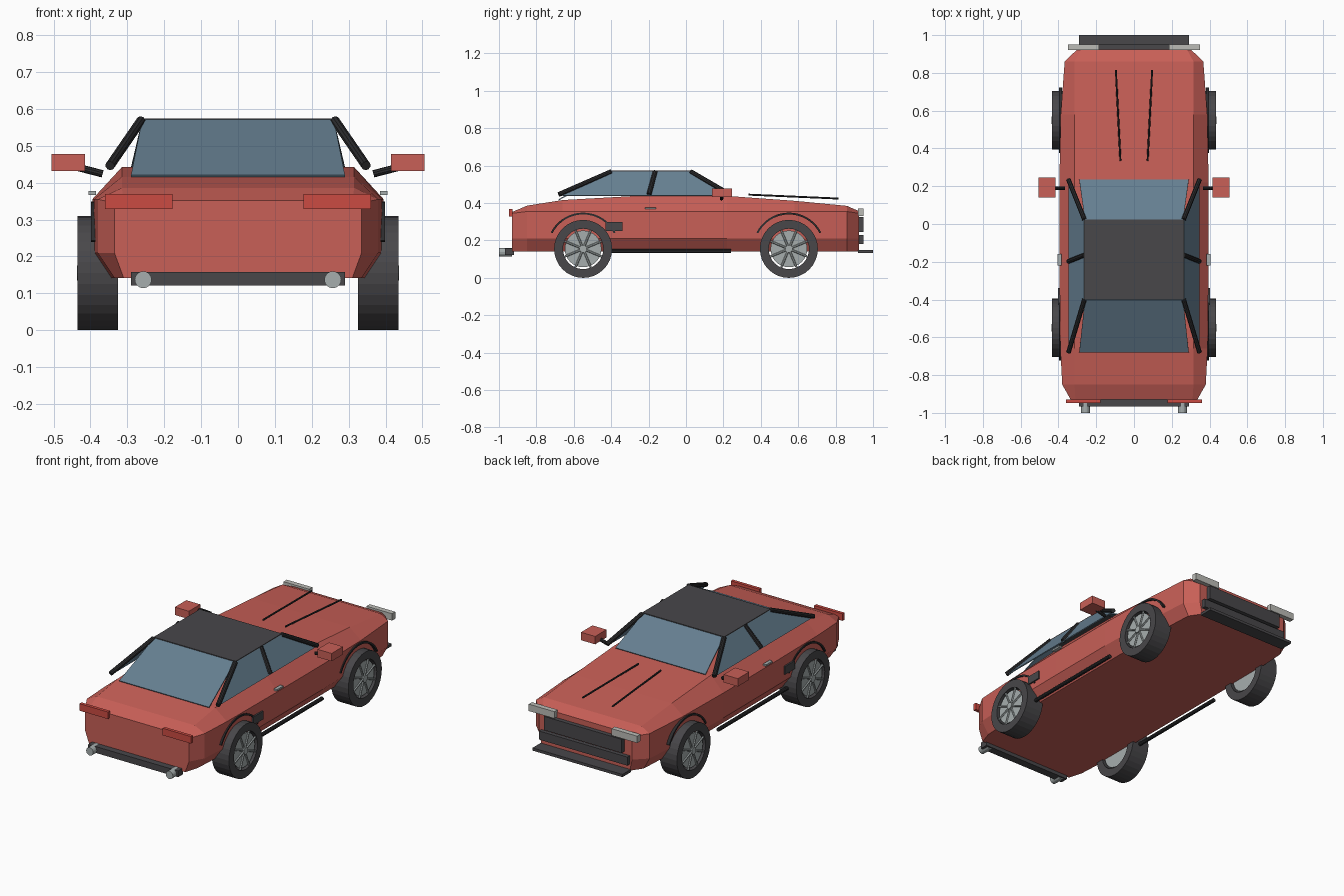
import bpy, bmesh, math
from mathutils import Vector, Matrix

if "Cube" in bpy.data.objects:
    bpy.data.objects.remove(bpy.data.objects["Cube"], do_unlink=True)


def material(name, rgb):
    m = bpy.data.materials.new(name)
    m.use_nodes = True
    m.diffuse_color = (*rgb, 1)
    m.node_tree.nodes["Principled BSDF"].inputs["Base Color"].default_value = (*rgb, 1)
    return m


RED = material("red paint", (0.58, 0.115, 0.095))
LAMP = material("tail lamp red", (0.6, 0.07, 0.055))
GLASS = material("blue glass", (0.13, 0.21, 0.28))
DARK = material("dark grey", (0.065, 0.063, 0.068))
BLACK = material("black trim", (0.025, 0.025, 0.027))
METAL = material("light metal", (0.38, 0.42, 0.42))
CLEAR = material("head lamp", (0.5, 0.5, 0.47))


def finish(name, bm, mat, smooth=False):
    bmesh.ops.recalc_face_normals(bm, faces=bm.faces)
    mesh = bpy.data.meshes.new(name)
    bm.to_mesh(mesh)
    bm.free()
    mesh.materials.append(mat)
    ob = bpy.data.objects.new(name, mesh)
    bpy.context.collection.objects.link(ob)
    return ob


def box(name, lo, hi, mat):
    lo, hi = Vector(lo), Vector(hi)
    bm = bmesh.new()
    place = Matrix.Translation((lo + hi) / 2) @ Matrix.Diagonal((*(hi - lo), 1))
    bmesh.ops.create_cube(bm, size=1, matrix=place)
    return finish(name, bm, mat)


def rod(name, a, b, radius, mat, sides=10):
    a, b = Vector(a), Vector(b)
    turn = (b - a).to_track_quat("Z", "Y").to_matrix().to_4x4()
    bm = bmesh.new()
    bmesh.ops.create_cone(bm, cap_ends=True, segments=sides, radius1=radius, radius2=radius,
                          depth=(b - a).length, matrix=Matrix.Translation((a + b) / 2) @ turn)
    return finish(name, bm, mat)


def plate(name, corners, mat, thickness=0.006):
    bm = bmesh.new()
    bm.faces.new([bm.verts.new(c) for c in corners])
    ob = finish(name, bm, mat)
    mod = ob.modifiers.new("thickness", "SOLIDIFY")
    mod.thickness = thickness
    mod.offset = 0
    return ob


def ring(name, x, y, z, profile, mat, start=0, sweep=360, steps=32):
    """Sweep a closed (x, radius) profile around an axis parallel to x."""
    bm = bmesh.new()
    closed = sweep == 360
    rows = []
    for i in range(steps if closed else steps + 1):
        t = math.radians(start + sweep * i / steps)
        rows.append([bm.verts.new((x + px, y + r * math.cos(t), z + r * math.sin(t)))
                     for px, r in profile])
    n = len(profile)
    for i in range(steps):
        a, b = rows[i], rows[(i + 1) % len(rows)]
        for j in range(n):
            k = (j + 1) % n
            bm.faces.new((a[j], a[k], b[k], b[j]))
    if not closed:
        bm.faces.new(rows[0])
        bm.faces.new(rows[-1])
    return finish(name, bm, mat)


# Body shell: y, sill width, side width, deck width, shoulder height, deck height
SECTIONS = [
    (-0.93, 0.31, 0.335, 0.31, 0.345, 0.352),
    (-0.85, 0.335, 0.38, 0.315, 0.355, 0.386),
    (-0.66, 0.345, 0.39, 0.315, 0.355, 0.416),
    (-0.2, 0.345, 0.395, 0.315, 0.355, 0.442),
    (0.22, 0.345, 0.395, 0.315, 0.355, 0.438),
    (0.58, 0.345, 0.388, 0.315, 0.355, 0.412),
    (0.86, 0.33, 0.367, 0.315, 0.355, 0.385),
    (0.925, 0.285, 0.3, 0.28, 0.345, 0.357),
]
bm = bmesh.new()
loops = []
for y, sill, side, deck, shoulder, top in SECTIONS:
    half = [(sill, 0.142), (side, 0.21), (side, shoulder), (deck, top)]
    outline = half + [(-px, pz) for px, pz in reversed(half)]
    loops.append([bm.verts.new((px, y, pz)) for px, pz in outline])
for a, b in zip(loops, loops[1:]):
    for j in range(len(a)):
        k = (j + 1) % len(a)
        bm.faces.new((a[j], a[k], b[k], b[j]))
bm.faces.new(loops[0])
bm.faces.new(loops[-1])
finish("body", bm, RED)

# Cabin roof and glass
ROOF, BELT = 0.568, 0.44
box("roof", (-0.265, -0.4, 0.56), (0.265, 0.025, 0.574), DARK)
for name, base, top in (("windscreen", 0.235, 0.022), ("rear_window", -0.68, -0.4)):
    low = BELT if base > 0 else 0.418
    plate(name, [(-0.29, base, low), (0.29, base, low), (0.26, top, ROOF), (-0.26, top, ROOF)], GLASS)

# Front fascia
box("upper_grille", (-0.25, 0.92, 0.245), (0.25, 0.95, 0.325), DARK)
box("lower_grille", (-0.285, 0.92, 0.18), (0.285, 0.948, 0.23), DARK)
box("front_splitter", (-0.29, 0.92, 0.134), (0.29, 1.0, 0.15), DARK)

# Rear bumper
box("rear_bumper", (-0.29, -0.967, 0.121), (0.29, -0.92, 0.158), DARK)

for s, label in ((1, "left"), (-1, "right")):
    # Side glass and pillars
    plate(label + "_side_glass", [(s * 0.345, -0.66, BELT), (s * 0.345, 0.215, BELT),
                                  (s * 0.262, 0.02, ROOF), (s * 0.262, -0.4, ROOF)], GLASS)
    for name, base, top in (("front", 0.235, 0.025), ("middle", -0.198, -0.165), ("rear", -0.68, -0.4)):
        rod(f"{label}_{name}_pillar", (s * 0.347, base, 0.446), (s * 0.263, top, ROOF), 0.013, BLACK)

    # Door mirror
    box(label + "_mirror", (s * 0.415, 0.14, 0.432), (s * 0.506, 0.245, 0.478), RED)
    rod(label + "_mirror_arm", (s * 0.367, 0.19, 0.424), (s * 0.44, 0.19, 0.443), 0.01, BLACK)

    # Side details
    box(label + "_door_handle", (s * 0.385, -0.22, 0.367), (s * 0.405, -0.16, 0.377), METAL)
    box(label + "_side_vent", (s * 0.37, -0.43, 0.25), (s * 0.402, -0.34, 0.298), DARK)
    rod(label + "_side_skirt", (s * 0.375, -0.42, 0.143), (s * 0.375, 0.24, 0.143), 0.011, BLACK)

    # Lamps, exhausts and hood lines
    box(label + "_head_lamp", (s * 0.185, 0.92, 0.33), (s * 0.35, 0.95, 0.37), CLEAR)
    box(label + "_tail_lamp", (s * 0.177, -0.947, 0.328), (s * 0.36, -0.928, 0.369), LAMP)
    rod(label + "_exhaust", (s * 0.257, -1.0, 0.137), (s * 0.257, -0.93, 0.137), 0.023, METAL, 16)
    rod(label + "_hood_line", (s * 0.072, 0.335, 0.445), (s * 0.096, 0.815, 0.424), 0.005, BLACK, 8)

    # Wheels and arches
    for y, end in ((0.55, "front"), (-0.55, "rear")):
        tag = f"{label}_{end}"
        hub = 0.155
        ring(tag + "_tyre", 0, y, hub,
             [(s * 0.325, 0.155), (s * 0.435, 0.155), (s * 0.435, 0.108), (s * 0.325, 0.108)], DARK)
        rod(tag + "_rim", (s * 0.335, y, hub), (s * 0.425, y, hub), 0.098, METAL, 32)
        rod(tag + "_hub", (s * 0.42, y, hub), (s * 0.437, y, hub), 0.02, METAL, 16)
        for i in range(8):
            t = math.tau * (i + 0.5) / 8
            out = Vector((0, math.cos(t), math.sin(t)))
            centre = Vector((s * 0.427, y, hub))
            rod(f"{tag}_spoke_{i + 1}", centre + out * 0.015, centre + out * 0.107, 0.006, METAL, 6)
        lip = [(s * 0.38, 0.184), (s * 0.398, 0.184), (s * 0.398, 0.194), (s * 0.38, 0.194)]
        ring(tag + "_arch", 0, y, hub, lip, BLACK, 27, 126, 18)
